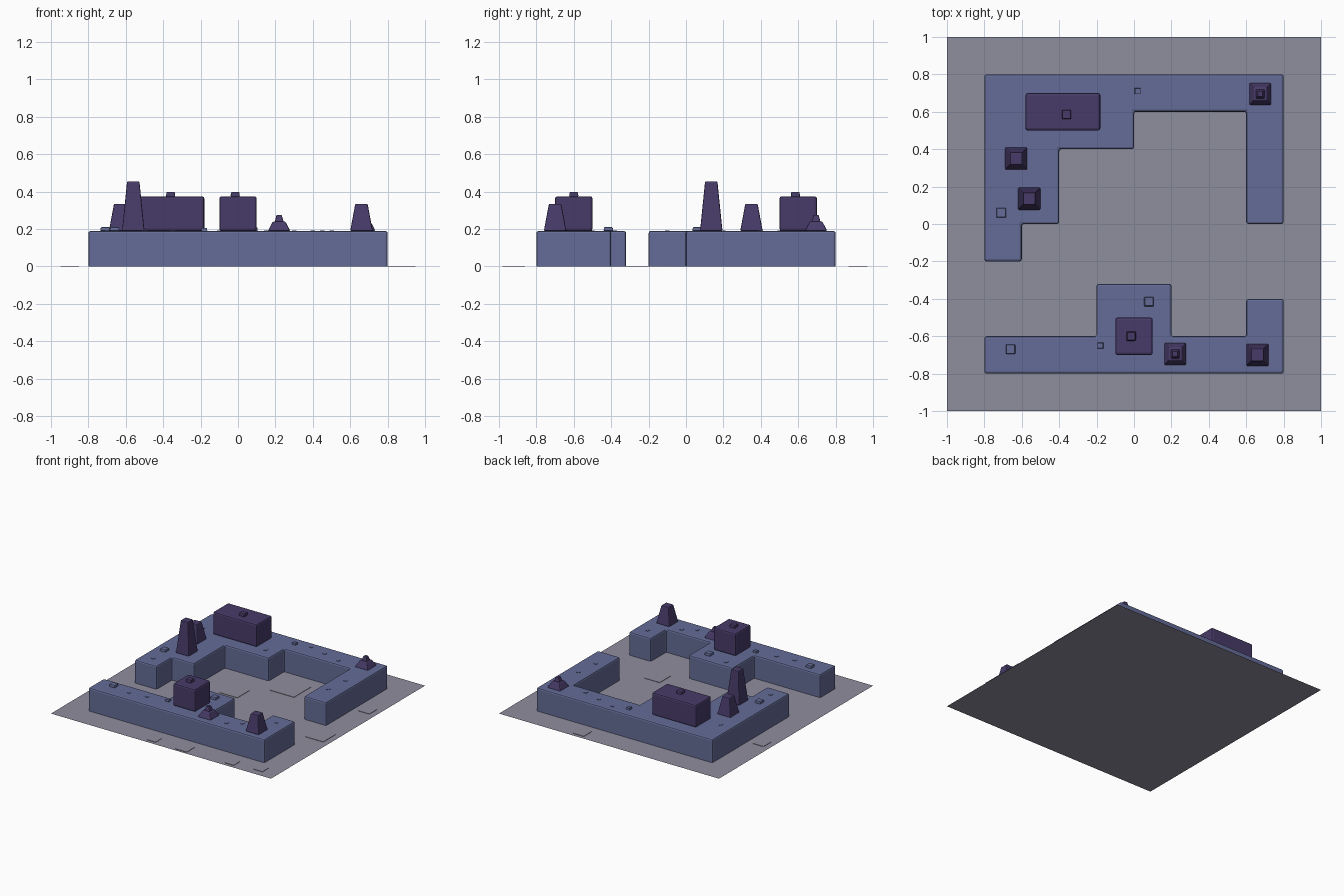
import bpy, bmesh

if "Cube" in bpy.data.objects:
    bpy.data.objects.remove(bpy.data.objects["Cube"])


def material(name, rgb):
    m = bpy.data.materials.new(name)
    m.diffuse_color = (*rgb, 1)
    m.use_nodes = True
    m.node_tree.nodes["Principled BSDF"].inputs["Base Color"].default_value = m.diffuse_color
    return m


GROUND = material("grey_ground", (0.275, 0.267, 0.340))
WALL = material("slate_blue", (0.128, 0.150, 0.310))
PURPLE = material("dark_purple", (0.064, 0.044, 0.140))
TOP = 0.19


def finish(bm, name, mat, bevel=0.0, segments=1):
    bmesh.ops.recalc_face_normals(bm, faces=bm.faces)
    mesh = bpy.data.meshes.new(name)
    bm.to_mesh(mesh)
    bm.free()
    mesh.materials.append(mat)
    ob = bpy.data.objects.new(name, mesh)
    bpy.context.collection.objects.link(ob)
    if bevel:
        mod = ob.modifiers.new("edge_bevel", 'BEVEL')
        mod.width = bevel
        mod.segments = segments
        mod.limit_method = 'ANGLE'
    return ob


def add_frustum(bm, x, y, z0, z1, base, top):
    """Block or tapered block; base and top are (half x, half y)."""
    rings = []
    for z, (hx, hy) in ((z0, base), (z1, top)):
        rings.append([bm.verts.new((x + sx * hx, y + sy * hy, z))
                      for sx, sy in ((-1, -1), (1, -1), (1, 1), (-1, 1))])
    lo, hi = rings
    bm.faces.new(lo[::-1])
    bm.faces.new(hi)
    for i in range(4):
        j = (i + 1) % 4
        bm.faces.new((lo[i], lo[j], hi[j], hi[i]))


def block(name, x, y, z0, z1, base, top, mat, bevel=0.0):
    bm = bmesh.new()
    add_frustum(bm, x, y, z0, z1, base, top)
    return finish(bm, name, mat, bevel, 2)


def platform(name, outline):
    """Raised terrace from a plan outline, rounded at corners and rim."""
    bm = bmesh.new()
    lo = [bm.verts.new((x, y, 0)) for x, y in outline]
    hi = [bm.verts.new((x, y, TOP)) for x, y in outline]
    bm.faces.new(hi)
    for i in range(len(lo)):
        j = (i + 1) % len(lo)
        bm.faces.new((lo[i], lo[j], hi[j], hi[i]))
    return finish(bm, name, WALL, 0.012, 2)


# Ground sheet
bm = bmesh.new()
bmesh.ops.create_grid(bm, x_segments=1, y_segments=1, size=1)
finish(bm, "ground_sheet", GROUND)

# Terraces
platform("back_terrace", [
    (-.8, .8), (-.8, -.2), (-.6, -.2), (-.6, 0), (-.4, 0), (-.4, .4),
    (0, .4), (0, .6), (.6, .6), (.6, 0), (.8, 0), (.8, .8)])
platform("front_terrace", [
    (-.8, -.8), (.8, -.8), (.8, -.4), (.6, -.4), (.6, -.6), (.2, -.6),
    (.2, -.32), (-.2, -.32), (-.2, -.6), (-.8, -.6)])

# Large purple blocks with a small cap each
for name, x, y, hx, hy, cx, cy in (
        ("long_block", -.38, .6, .2, .1, -.36, .585),
        ("square_block", 0, -.6, .1, .1, -.015, -.6)):
    block(name, x, y, TOP, .375, (hx, hy), (hx, hy), PURPLE, .012)
    block(name + "_cap", cx, cy, .374, .398, (.025, .025), (.022, .022), PURPLE, .004)

# Tapered pillars
for i, (x, y, z) in enumerate(((-.63, .35, .335), (-.56, .135, .455), (.66, -.7, .335))):
    block(f"pillar_{i + 1}", x, y, TOP, z, (.06, .06), (.033, .033), PURPLE, .006)

# Low stepped mounds
for i, (x, y) in enumerate(((.22, -.695), (.675, .695))):
    block(f"mound_base_{i + 1}", x, y, TOP, .24, (.06, .06), (.034, .034), PURPLE, .006)
    block(f"mound_tip_{i + 1}", x, y, .238, .275, (.024, .024), (.014, .014), PURPLE, .004)

# Small stones on the terraces
for i, (x, y) in enumerate(((-.66, -.67), (.08, -.415), (-.71, .06))):
    block(f"stone_{i + 1}", x, y, TOP, .21, (.026, .026), (.023, .023), WALL, .004)
for i, (x, y) in enumerate(((.02, .71), (-.18, -.65))):
    block(f"pebble_{i + 1}", x, y, TOP, .205, (.016, .016), (.014, .014), WALL)

# Thin paving slabs on the ground
bm = bmesh.new()
for x, y, h in ((.21, .38, .11), (.87, -.17, .08), (-.11, -.93, .04), (.17, -.93, .05),
                (.6, -.93, .04), (.84, -.9, .04), (.4, -.2, .07), (-.1, .1, .08),
                (.9, .4, .05), (-.9, .3, .05), (-.4, -.3, .06), (.3, .92, .05)):
    add_frustum(bm, x, y, 0, .003, (h, h), (h, h))
finish(bm, "paving_slabs", GROUND)

# Tiny flecks on the terrace tops
bm = bmesh.new()
for x, y in ((.3, .7), (.45, .66), (.15, .74), (.7, .4), (.68, .2), (-.7, .55), (-.1, .5),
             (-.7, -.1), (-.5, -.7), (-.35, -.68), (.4, -.72), (.5, -.66), (.7, -.5), (-.1, -.38)):
    add_frustum(bm, x, y, TOP - .002, TOP + .003, (.012, .012), (.012, .012))
finish(bm, "terrace_flecks", WALL)
